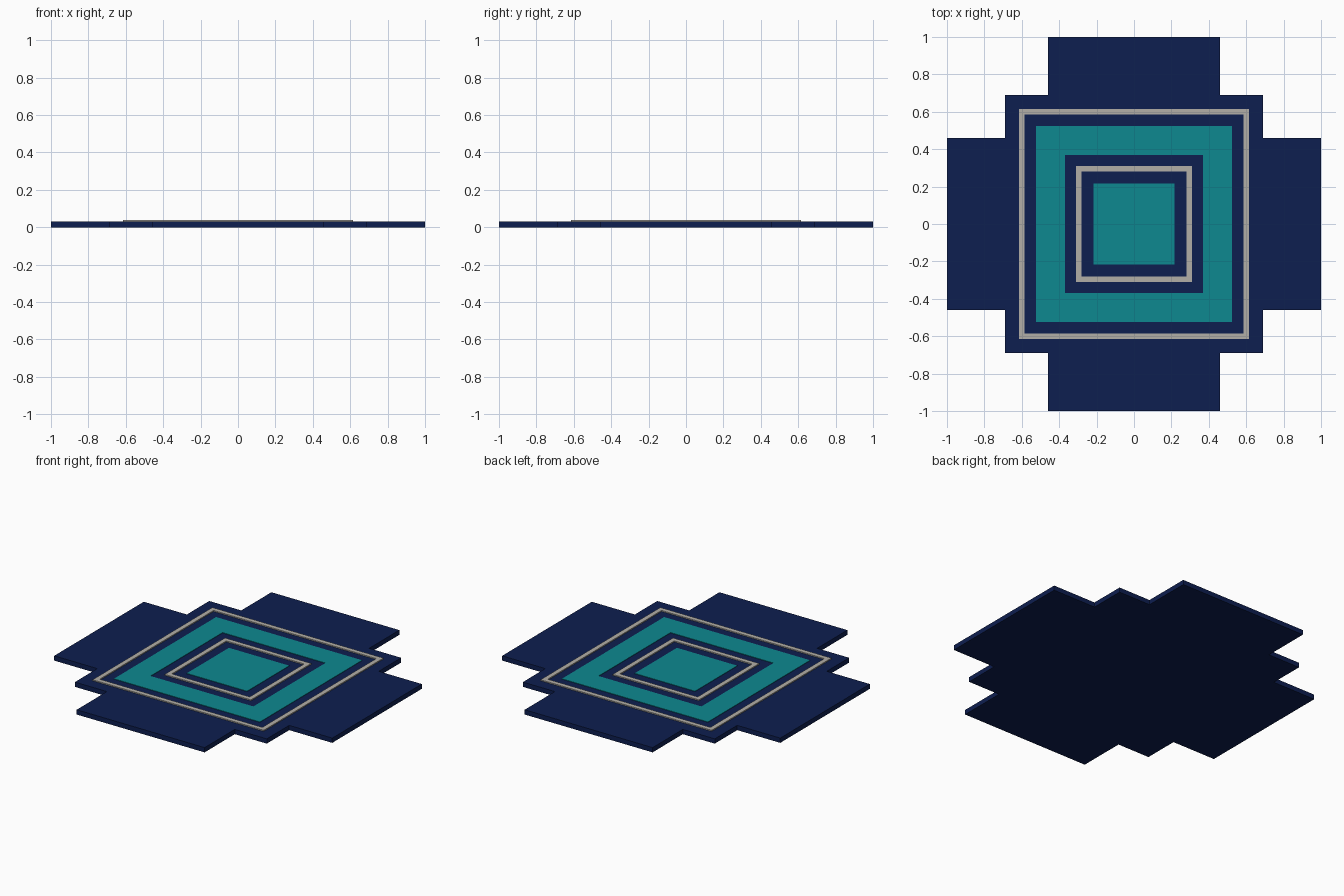
import bpy, bmesh

if "Cube" in bpy.data.objects:
    bpy.data.objects.remove(bpy.data.objects["Cube"])


def material(name, color):
    m = bpy.data.materials.new(name)
    m.diffuse_color = (*color, 1)
    m.use_nodes = True
    m.node_tree.nodes["Principled BSDF"].inputs["Base Color"].default_value = m.diffuse_color
    return m


navy = material("navy", (0.004, 0.013, 0.08))
teal = material("teal", (0.004, 0.25, 0.28))
grey = material("warm_grey", (0.45, 0.43, 0.39))


def finish(name, bm, mat):
    bmesh.ops.recalc_face_normals(bm, faces=bm.faces)
    me = bpy.data.meshes.new(name)
    bm.to_mesh(me)
    bm.free()
    me.materials.append(mat)
    bpy.context.collection.objects.link(bpy.data.objects.new(name, me))


def slab(name, outline, z0, z1, mat):
    """Extrude a flat outline from z0 up to z1."""
    bm = bmesh.new()
    face = bm.faces.new([bm.verts.new((x, y, z0)) for x, y in outline])
    ext = bmesh.ops.extrude_face_region(bm, geom=[face], use_keep_orig=True)
    for v in ext["geom"]:
        if isinstance(v, bmesh.types.BMVert):
            v.co.z = z1
    finish(name, bm, mat)


def square(r):
    return [(-r, -r), (r, -r), (r, r), (-r, r)]


def frame(name, outer, inner, z0, z1, mat):
    """Square ring with mitred corners."""
    bm = bmesh.new()
    section = [(outer, z0), (outer, z1), (inner, z1), (inner, z0)]
    loops = [[bm.verts.new((x, y, z)) for x, y in square(r)] for r, z in section]
    for i in range(4):
        a, b = loops[i], loops[(i + 1) % 4]
        for j in range(4):
            k = (j + 1) % 4
            bm.faces.new((a[j], a[k], b[k], b[j]))
    finish(name, bm, mat)


# Stepped cross base: one corner of the outline, turned four times
base_top = 0.031
corner = [(1, 0.46), (0.69, 0.46), (0.69, 0.69), (0.46, 0.69), (0.46, 1)]
outline = []
for _ in range(4):
    outline += corner
    corner = [(-y, x) for x, y in corner]
slab("base_plate", outline, 0, base_top, navy)

# Raised inlays
z0 = base_top - 0.004
frame("outer_grey_border", 0.615, 0.585, z0, 0.038, grey)
frame("teal_band", 0.525, 0.37, z0, 0.034, teal)
frame("inner_grey_border", 0.31, 0.28, z0, 0.038, grey)
slab("teal_centre", square(0.217), z0, 0.034, teal)
